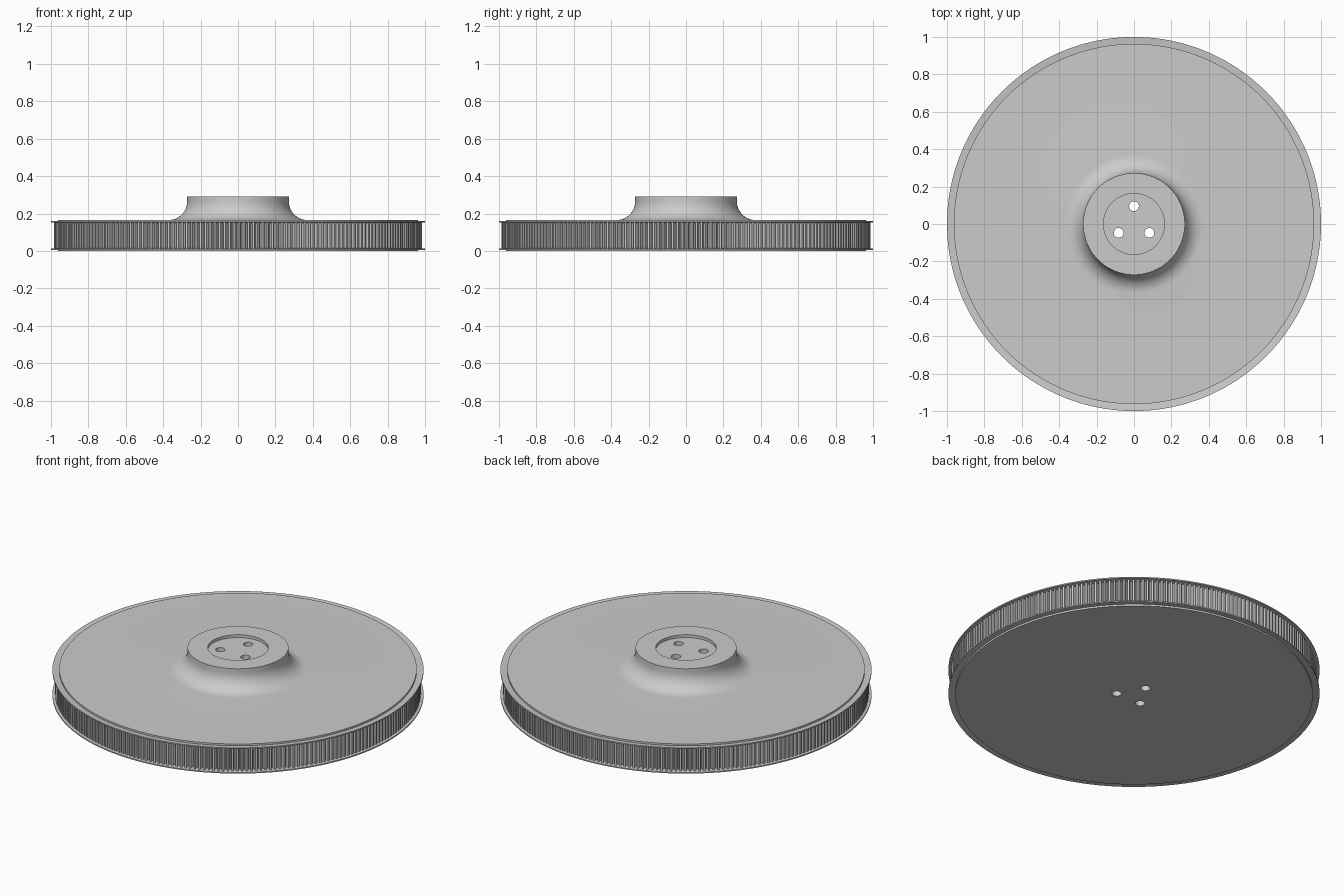
import bpy, bmesh, math
from mathutils import Matrix, Vector

cube = bpy.data.objects.get("Cube")
if cube:
    bpy.data.objects.remove(cube, do_unlink=True)

grey = bpy.data.materials.new("plain_grey")
grey.use_nodes = True
colour = (0.6, 0.6, 0.6, 1)
grey.diffuse_color = colour
grey.node_tree.nodes["Principled BSDF"].inputs["Base Color"].default_value = colour

HEIGHT = 0.165      # thickness of the toothed wheel
TOP = 0.29          # top of the hub
TEETH = 240


def add_object(name, bm):
    bmesh.ops.remove_doubles(bm, verts=bm.verts, dist=1e-5)
    bmesh.ops.recalc_face_normals(bm, faces=bm.faces)
    mesh = bpy.data.meshes.new(name)
    bm.to_mesh(mesh)
    bm.free()
    mesh.materials.append(grey)
    obj = bpy.data.objects.new(name, mesh)
    bpy.context.collection.objects.link(obj)
    return obj


def smooth(obj):
    bpy.ops.object.select_all(action="DESELECT")
    obj.select_set(True)
    bpy.context.view_layer.objects.active = obj
    bpy.ops.object.shade_smooth_by_angle(angle=math.radians(30))


def lathe(name, profile, steps=160):
    bm = bmesh.new()
    verts = [bm.verts.new((r, 0, z)) for r, z in profile]
    edges = [bm.edges.new(pair) for pair in zip(verts, verts[1:])]
    bmesh.ops.spin(bm, geom=verts + edges, cent=(0, 0, 0), axis=(0, 0, 1),
                   angle=math.tau, steps=steps, use_merge=True)
    return add_object(name, bm)


# Wheel body and hub with a concave fillet and a shallow recess
fillet = [(0.372 - 0.1 * math.cos(a), 0.265 - 0.1 * math.sin(a))
          for a in (math.pi / 2 * i / 12 for i in range(12, -1, -1))]
body = lathe("wheel_and_hub", [(0, 0), (0.963, 0), (0.963, HEIGHT)] + fillet +
             [(0.272, TOP), (0.163, TOP), (0.163, TOP - 0.017), (0, TOP - 0.017)])

# Three bolt holes through the hub
bm = bmesh.new()
for i in range(3):
    a = math.radians(90 + 120 * i)
    place = Matrix.Translation((0.095 * math.cos(a), 0.095 * math.sin(a), 0.15))
    bmesh.ops.create_cone(bm, cap_ends=True, segments=32, radius1=0.026,
                          radius2=0.026, depth=0.6, matrix=place)
cutter = add_object("bolt_hole_cutter", bm)
cutter.hide_render = True
mod = body.modifiers.new("bolt_holes", "BOOLEAN")
mod.object = cutter
mod.solver = "EXACT"
bpy.context.view_layer.objects.active = body
bpy.ops.object.modifier_apply(modifier=mod.name)
bpy.data.objects.remove(cutter, do_unlink=True)
smooth(body)

# Belt flanges, slightly dished, mirrored top and bottom
section = [(0.95, 0.148), (1.0, 0.152), (1.0, 0.159), (0.95, 0.153), (0.95, 0.148)]
smooth(lathe("top_flange", section))
smooth(lathe("bottom_flange", [(r, HEIGHT - z) for r, z in section]))

# Toothed belt track: rounded grooves between flat-topped teeth
bm = bmesh.new()
outline = []
pitch = math.tau / TEETH
for i in range(TEETH):
    for part, radius in ((0, 0.985), (0.4, 0.985), (0.48, 0.969),
                         (0.7, 0.962), (0.92, 0.969)):
        a = (i + part) * pitch
        outline.append((radius * math.cos(a), radius * math.sin(a)))
low = [bm.verts.new((x, y, 0.014)) for x, y in outline]
high = [bm.verts.new((x, y, HEIGHT - 0.014)) for x, y in outline]
for i in range(len(low)):
    j = (i + 1) % len(low)
    bm.faces.new((low[i], low[j], high[j], high[i]))
add_object("belt_teeth", bm)
